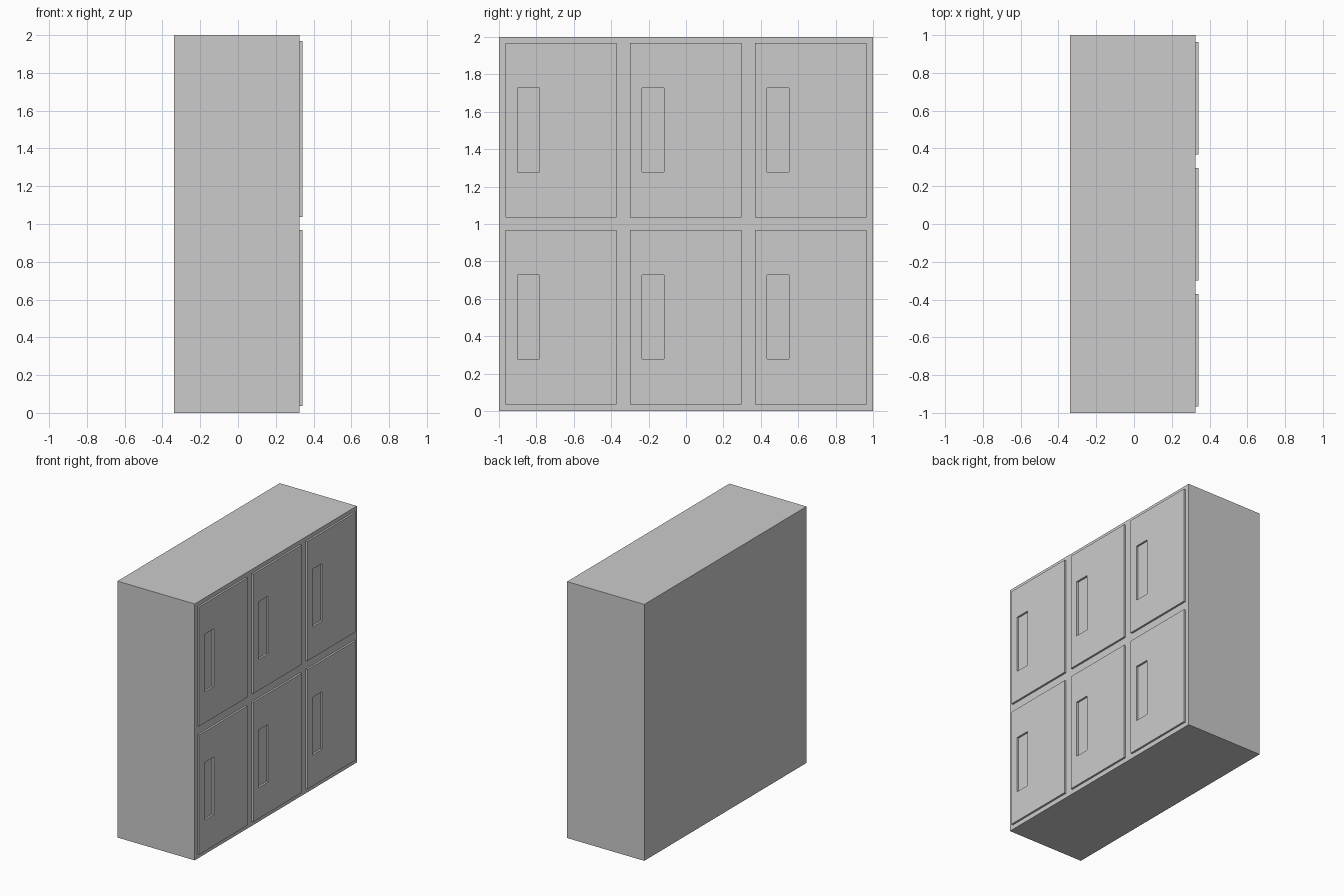
import bpy, bmesh

if "Cube" in bpy.data.objects:
    bpy.data.objects.remove(bpy.data.objects["Cube"])

X_BACK, X_FACE, X_DOOR = -0.34, 0.326, 0.341


def finish(bm, name):
    bmesh.ops.recalc_face_normals(bm, faces=bm.faces)
    mesh = bpy.data.meshes.new(name)
    bm.to_mesh(mesh)
    bm.free()
    obj = bpy.data.objects.new(name, mesh)
    bpy.context.collection.objects.link(obj)
    return obj


def rect(y0, y1, z0, z1):
    return [(y0, z0), (y1, z0), (y1, z1), (y0, z1)]


def door(name, y, z, w=0.595, h=0.932):
    """Flat panel with a rectangular grip recess cut through to the cabinet face."""
    bm = bmesh.new()
    outer = rect(y, y + w, z, z + h)
    inner = rect(y + 0.064, y + 0.182, z + 0.242, z + 0.692)
    loops = [[bm.verts.new((x, *p)) for p in loop]
             for loop, x in ((outer, X_FACE), (outer, X_DOOR),
                             (inner, X_DOOR), (inner, X_FACE))]
    # Bridge back edge -> front edge -> recess edge -> recess floor -> back edge
    for k in range(4):
        a, b = loops[k], loops[(k + 1) % 4]
        for i in range(4):
            j = (i + 1) % 4
            bm.faces.new((a[i], a[j], b[j], b[i]))
    return finish(bm, name)


# Cabinet body
bm = bmesh.new()
bmesh.ops.create_cube(bm, size=1)
bmesh.ops.scale(bm, vec=(X_FACE - X_BACK, 2, 2), verts=bm.verts)
bmesh.ops.translate(bm, vec=((X_FACE + X_BACK) / 2, 0, 1), verts=bm.verts)
finish(bm, "cabinet_body")

# Locker doors: two rows of three
for r, z in enumerate((0.036, 1.036)):
    for c, y in enumerate((-0.966, -0.299, 0.369)):
        door(f"locker_door_{r + 1}_{c + 1}", y, z)
